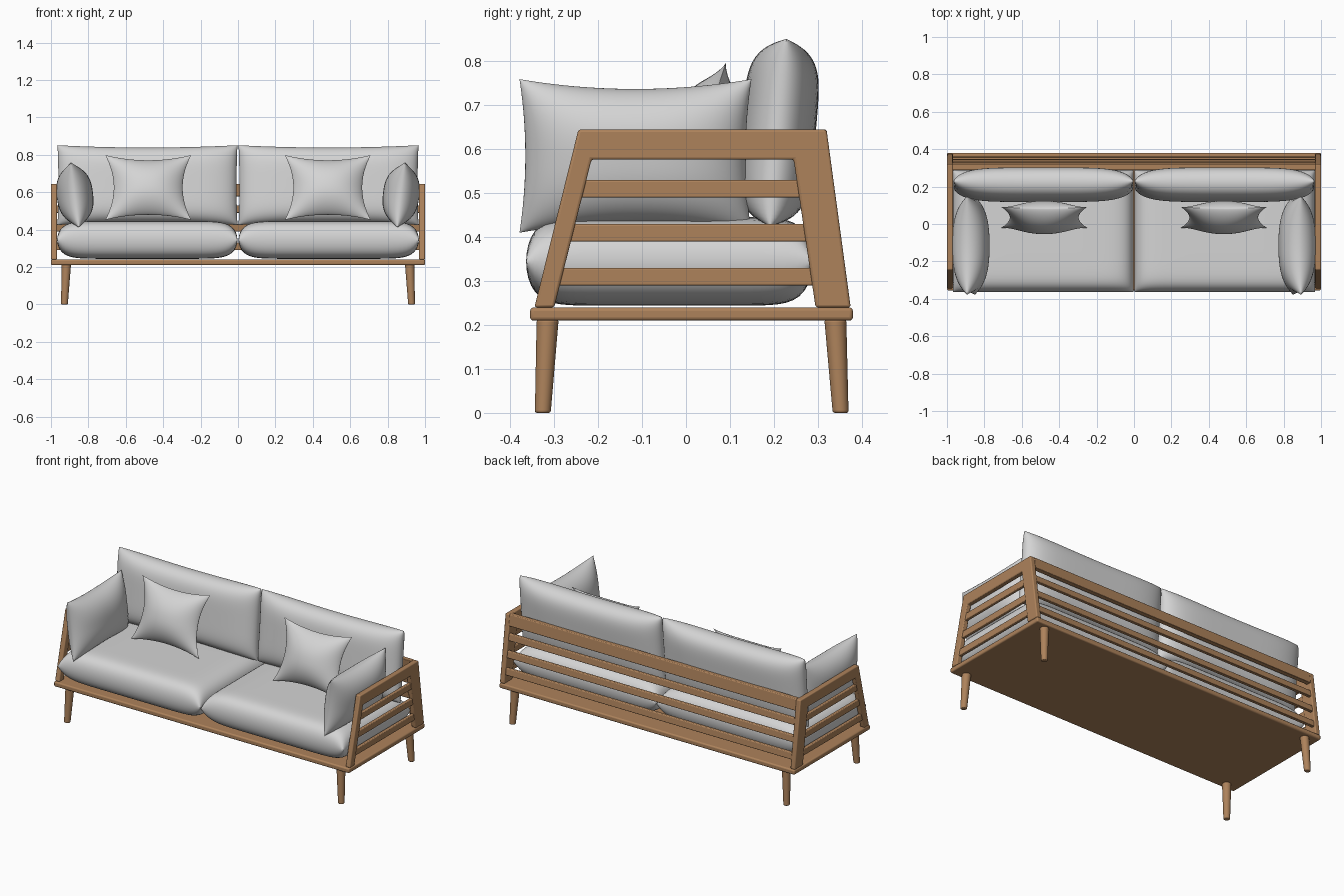
import bpy, bmesh, math
from mathutils import Vector, Matrix, Euler

if "Cube" in bpy.data.objects:
    bpy.data.objects.remove(bpy.data.objects["Cube"])


def material(name, rgb):
    m = bpy.data.materials.new(name)
    m.diffuse_color = (*rgb, 1)
    m.use_nodes = True
    m.node_tree.nodes["Principled BSDF"].inputs["Base Color"].default_value = m.diffuse_color
    return m


WOOD = material("warm wood", (0.42, 0.225, 0.105))
FABRIC = material("light grey fabric", (0.66, 0.66, 0.66))


def finish(name, bm, mat, bevel=0):
    bmesh.ops.recalc_face_normals(bm, faces=bm.faces[:])
    me = bpy.data.meshes.new(name)
    bm.to_mesh(me)
    bm.free()
    me.materials.append(mat)
    ob = bpy.data.objects.new(name, me)
    bpy.context.collection.objects.link(ob)
    if bevel:
        b = ob.modifiers.new("rounded edges", 'BEVEL')
        b.width, b.segments, b.limit_method = bevel, 3, 'ANGLE'
    bpy.ops.object.select_all(action='DESELECT')
    ob.select_set(True)
    bpy.context.view_layer.objects.active = ob
    bpy.ops.object.shade_smooth_by_angle(angle=math.radians(40))
    return ob


def prism(name, outline, x0, x1, bevel):
    """Extrude a (y, z) outline from x0 to x1."""
    bm = bmesh.new()
    face = bm.faces.new([bm.verts.new((x0, y, z)) for y, z in outline])
    out = bmesh.ops.extrude_face_region(bm, geom=[face])
    moved = [g for g in out['geom'] if isinstance(g, bmesh.types.BMVert)]
    bmesh.ops.translate(bm, verts=moved, vec=(x1 - x0, 0, 0))
    return finish(name, bm, WOOD, bevel)


def cushion(name, side, centre, half, rot, power, puff=0.5, pinch=(0, 0), n=36):
    """Two bulged sheets joined at the rim; side mirrors it across x."""
    bm = bmesh.new()
    turn = Euler([math.radians(a) for a in rot]).to_matrix()
    s = [math.sin(math.pi / 2 * (2 * i / n - 1)) for i in range(n + 1)]
    for sign in (1, -1):
        grid = []
        for u in s:
            row = []
            for v in s:
                t = max(0, (1 - abs(u) ** power) * (1 - abs(v) ** power)) ** puff
                p = Vector((half[0] * u * (1 - pinch[0] * (1 - v * v)),
                            half[1] * v * (1 - pinch[1] * (1 - u * u)),
                            sign * half[2] * t))
                p = turn @ p + Vector(centre)
                p.x *= side
                row.append(bm.verts.new(p))
            grid.append(row)
        for i in range(n):
            for j in range(n):
                bm.faces.new((grid[i][j], grid[i + 1][j],
                              grid[i + 1][j + 1], grid[i][j + 1]))
    bmesh.ops.remove_doubles(bm, verts=bm.verts[:], dist=0.0002)
    return finish(name, bm, FABRIC)


def leg(name, top, bottom, r_top, r_bottom):
    top, bottom = Vector(top), Vector(bottom)
    bm = bmesh.new()
    bmesh.ops.create_cone(bm, cap_ends=True, segments=28, radius1=r_bottom,
                          radius2=r_top, depth=top.z - bottom.z)
    for v in bm.verts:
        v.co.x += top.x if v.co.z > 0 else bottom.x
        v.co.y += top.y if v.co.z > 0 else bottom.y
        v.co.z += (top.z + bottom.z) / 2
    finish(name, bm, WOOD, 0.005)


# Lines followed by the sloping posts
def front_inner(z): return -0.30 + (z - 0.24) * 0.254
def back_inner(z): return 0.295 - (z - 0.24) * 0.149
def back_outer(z): return 0.375 - (z - 0.24) * 0.136


SLATS = ((0.29, 0.33), (0.39, 0.43), (0.49, 0.53))

# Platform
prism("platform", [(-0.355, 0.21), (0.38, 0.21), (0.38, 0.24), (-0.355, 0.24)],
      -1, 1, 0.008)

# Side frames with slats, and legs
frame = [(-0.345, 0.24), (-0.245, 0.645), (0.32, 0.645), (0.375, 0.24),
         (0.295, 0.24), (0.245, 0.577), (-0.215, 0.577), (-0.30, 0.24)]
for side, label in ((1, "right"), (-1, "left")):
    prism(label + "_side_frame", frame, side * 0.968, side * 1.0, 0.006)
    for i, (a, b) in enumerate(SLATS):
        prism(f"{label}_side_slat_{i + 1}",
              [(front_inner(a) - 0.01, a), (back_inner(a) + 0.01, a),
               (back_inner(b) + 0.01, b), (front_inner(b) - 0.01, b)],
              side * 0.974, side * 0.994, 0.004)
    leg(label + "_front_leg", (side * 0.918, -0.315, 0.212),
        (side * 0.928, -0.326, 0), 0.025, 0.018)
    leg(label + "_back_leg", (side * 0.918, 0.34, 0.212),
        (side * 0.928, 0.352, 0), 0.025, 0.018)

# Back rail and slats, leaning with the rear posts
for i, (a, b) in enumerate(SLATS + ((0.577, 0.645),)):
    name = "back_top_rail" if i == 3 else f"back_slat_{i + 1}"
    inset, thick = (0.0, 0.03) if i == 3 else (0.006, 0.02)
    prism(name, [(back_outer(a) - inset, a), (back_outer(b) - inset, b),
                 (back_outer(b) - inset - thick, b),
                 (back_outer(a) - inset - thick, a)], -0.972, 0.972, 0.004)

# Cushions and pillows
for side, label in ((1, "right"), (-1, "left")):
    cushion(label + "_seat_cushion", side, (0.485, -0.038, 0.345),
            (0.482, 0.326, 0.101), (0, 0, 0), 10)
    cushion(label + "_back_cushion", side, (0.484, 0.21, 0.638),
            (0.481, 0.214, 0.085), (85, 0, 0), 5, 0.5, (0.01, 0.06))
    cushion(label + "_arm_pillow", side, (0.872, -0.115, 0.585),
            (0.264, 0.176, 0.097), (97, 0, 90), 2.6, 0.55, (0.05, 0.13))
    cushion(label + "_throw_pillow", side, (0.48, 0.035, 0.625),
            (0.23, 0.182, 0.082), (72, 0, 0), 2.2, 0.75, (0.2, 0.16))
